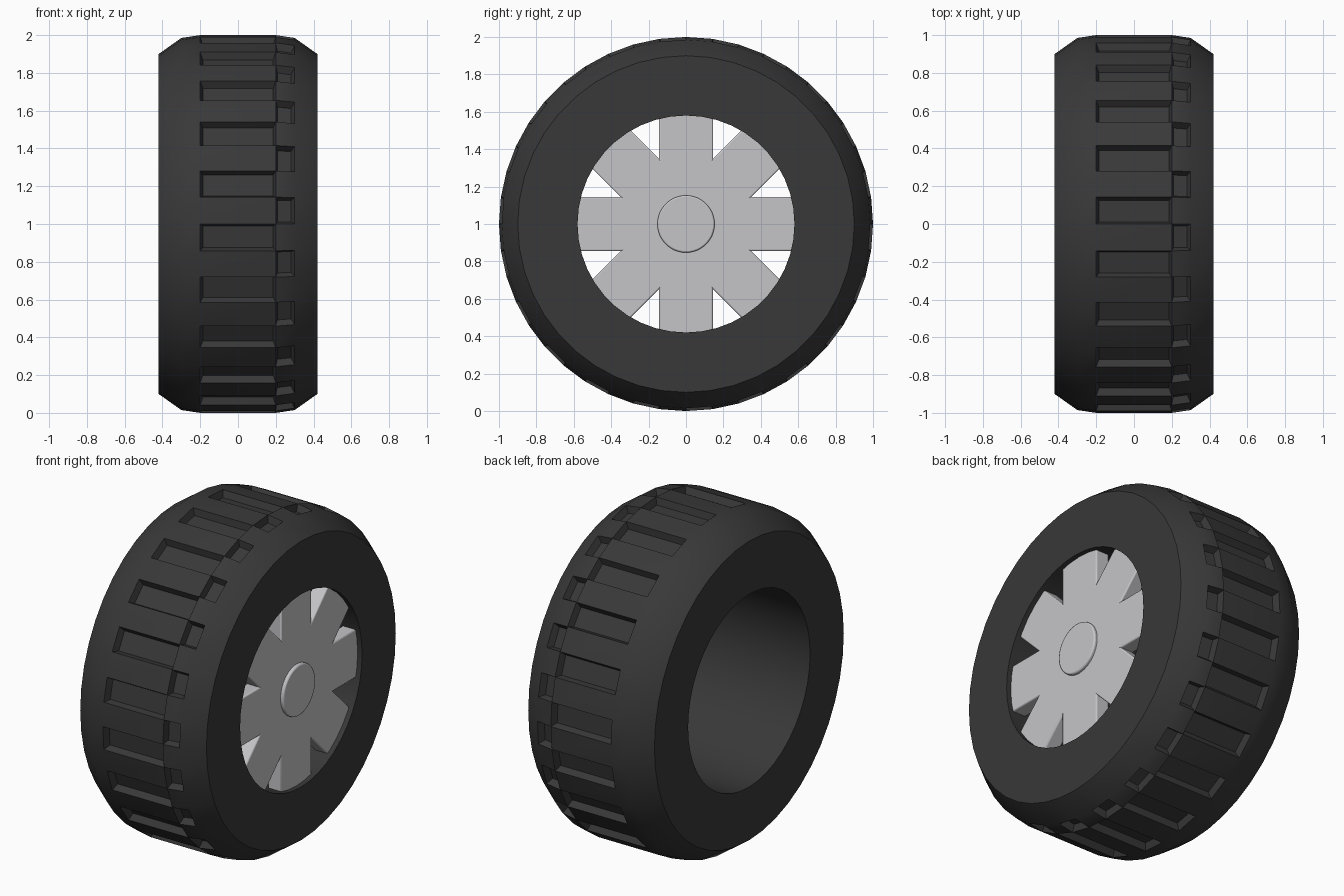
import bpy, bmesh, math
from mathutils import Matrix, Vector

cube = bpy.data.objects.get("Cube")
if cube:
    bpy.data.objects.remove(cube)

SEGMENTS = 44
CENTRE = Matrix.Translation((0, 0, 1))
AXLE = Matrix.Rotation(math.pi / 2, 4, 'Y')


def make_material(name, colour):
    mat = bpy.data.materials.new(name)
    mat.use_nodes = True
    mat.diffuse_color = colour
    bsdf = next(n for n in mat.node_tree.nodes if n.type == 'BSDF_PRINCIPLED')
    bsdf.inputs["Base Color"].default_value = colour
    return mat


def finish(bm, name, mat, bevel=0):
    bmesh.ops.recalc_face_normals(bm, faces=bm.faces)
    mesh = bpy.data.meshes.new(name)
    bm.to_mesh(mesh)
    bm.free()
    mesh.materials.append(mat)
    obj = bpy.data.objects.new(name, mesh)
    bpy.context.collection.objects.link(obj)
    if bevel:
        mod = obj.modifiers.new("soft_edges", 'BEVEL')
        mod.width = bevel
        mod.segments = 2
    bpy.ops.object.select_all(action='DESELECT')
    obj.select_set(True)
    bpy.context.view_layer.objects.active = obj
    bpy.ops.object.shade_smooth_by_angle(angle=math.radians(30))
    return obj


rubber = make_material("dark_rubber", (0.04, 0.04, 0.04, 1))
metal = make_material("light_metal", (0.56, 0.56, 0.58, 1))

# Tyre: a closed cross-section (x, radius) swept around the axle
half = [(0.2, 1.0), (0.3, 0.985), (0.42, 0.9), (0.42, 0.58)]
profile = [(-x, r) for x, r in reversed(half)] + half
bm = bmesh.new()
rings = []
for i in range(SEGMENTS):
    a = math.tau * i / SEGMENTS
    rings.append([bm.verts.new((x, -r * math.cos(a), 1 + r * math.sin(a)))
                  for x, r in profile])
centre_blocks, edge_blocks = [], []
for i, ring in enumerate(rings):
    after = rings[(i + 1) % SEGMENTS]
    for j in range(len(profile)):
        k = (j + 1) % len(profile)
        face = bm.faces.new((ring[j], ring[k], after[k], after[j]))
        # Grooves alternate between the wide band and the outer shoulder
        if j == 3 and i % 2 == 1:
            centre_blocks.append(face)
        elif j == 4 and i % 2 == 0:
            edge_blocks.append(face)
bmesh.ops.recalc_face_normals(bm, faces=bm.faces)
bmesh.ops.inset_individual(bm, faces=centre_blocks + edge_blocks,
                           thickness=0.02, depth=-0.04)
finish(bm, "tyre", rubber)

# Spokes: four crossing bars just inside the outer face
for n, name in enumerate(("upright", "rising", "level", "falling")):
    bm = bmesh.new()
    bmesh.ops.create_cube(bm, size=1, matrix=CENTRE
                          @ Matrix.Rotation(n * math.pi / 4, 4, 'X')
                          @ Matrix.Translation((0.345, 0, 0))
                          @ Matrix.Diagonal(Vector((0.09, 0.29, 1.22, 1))))
    finish(bm, name + "_spoke_pair", metal, 0.008)

# Hub cap: a low disc over the crossing
bm = bmesh.new()
bmesh.ops.create_cone(bm, cap_ends=True, segments=SEGMENTS, radius1=0.153,
                      radius2=0.153, depth=0.1,
                      matrix=CENTRE @ Matrix.Translation((0.36, 0, 0)) @ AXLE)
finish(bm, "hub_cap", metal, 0.008)
